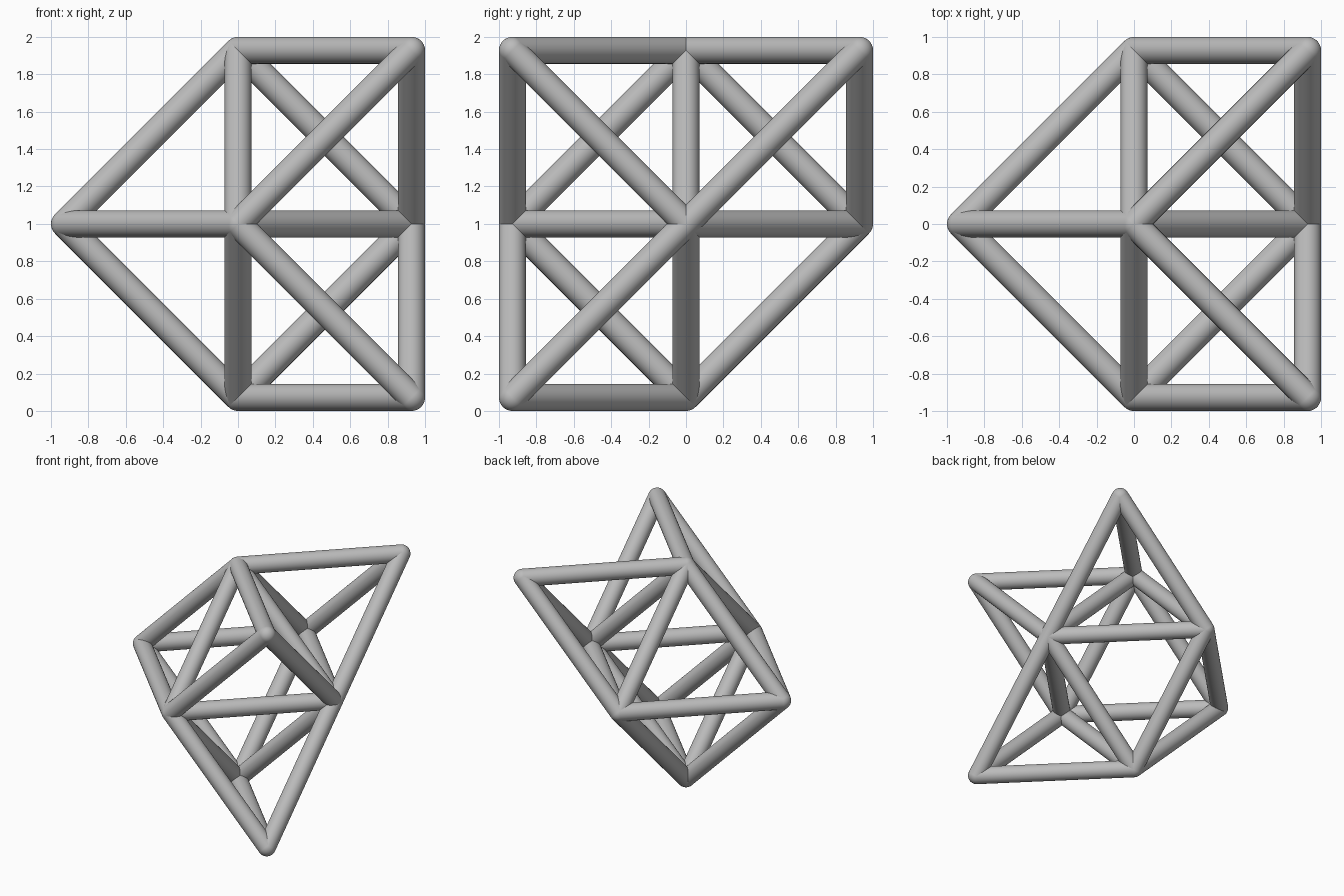
import bpy
from itertools import combinations
from mathutils import Vector

RADIUS = 0.072
REACH = 1 - RADIUS
CENTRE = Vector((0, 0, 1))

cube = bpy.data.objects.get("Cube")
if cube:
    bpy.data.objects.remove(cube, do_unlink=True)

grey = bpy.data.materials.new("plain_grey")
grey.use_nodes = True
grey.diffuse_color = (0.5, 0.5, 0.5, 1)
grey.node_tree.nodes["Principled BSDF"].inputs["Base Color"].default_value = (0.5, 0.5, 0.5, 1)


def finish(name):
    obj = bpy.context.object
    obj.name = name
    obj.data.materials.append(grey)
    bpy.ops.object.shade_smooth_by_angle()


def joint(name, point):
    bpy.ops.mesh.primitive_uv_sphere_add(
        segments=32, ring_count=16, radius=RADIUS, location=CENTRE + point)
    finish(name)


def strut(name, start, end):
    span = end - start
    bpy.ops.mesh.primitive_cylinder_add(
        vertices=32, radius=RADIUS, depth=span.length, end_fill_type='NOTHING',
        location=CENTRE + (start + end) / 2,
        rotation=span.to_track_quat('Z', 'Y').to_euler())
    finish(name)


# Octahedron core: six joints, a strut between each pair that is not opposite
axes = [Vector((1, 0, 0)), Vector((0, 1, 0)), Vector((0, 0, 1))]
corners = [axis * sign * REACH for axis in axes for sign in (1, -1)]
for corner in corners:
    joint("core_joint", corner)
for a, b in combinations(corners, 2):
    if abs(a.dot(b)) < 0.01:
        strut("core_strut", a, b)

# Tetrahedral points raised on three of the core's faces
points = {"upper_front": (1, -1, 1), "upper_back": (1, 1, 1), "lower_front": (1, -1, -1)}
for name, signs in points.items():
    apex = Vector(signs) * REACH
    joint(name + "_tip", apex)
    for corner in corners:
        if corner.dot(apex) > 0:
            strut(name + "_strut", apex, corner)
